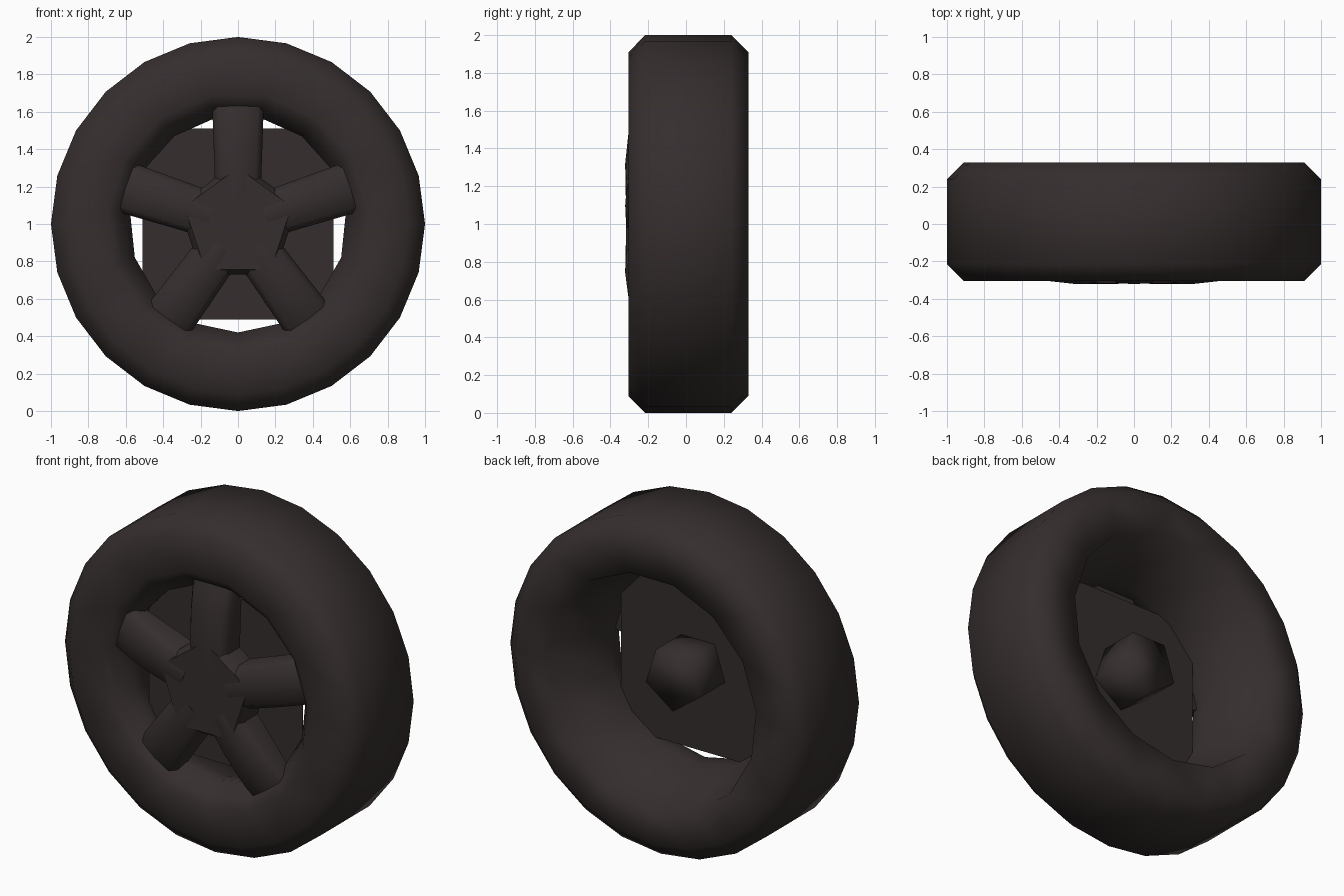
import bpy, bmesh, math
from math import sin, cos, pi, radians

if "Cube" in bpy.data.objects:
    bpy.data.objects.remove(bpy.data.objects["Cube"])

mat = bpy.data.materials.new("dark brown grey")
mat.diffuse_color = (0.036, 0.027, 0.027, 1)
mat.use_nodes = True
mat.node_tree.nodes["Principled BSDF"].inputs["Base Color"].default_value = mat.diffuse_color
CZ = 1.0  # axle height


def finish(name, bm, angle=180):
    bmesh.ops.recalc_face_normals(bm, faces=bm.faces)
    me = bpy.data.meshes.new(name)
    bm.to_mesh(me)
    bm.free()
    ob = bpy.data.objects.new(name, me)
    bpy.context.collection.objects.link(ob)
    me.materials.append(mat)
    bpy.ops.object.select_all(action='DESELECT')
    ob.select_set(True)
    bpy.context.view_layer.objects.active = ob
    if angle >= 180:
        bpy.ops.object.shade_smooth()
    else:
        bpy.ops.object.shade_smooth_by_angle(angle=radians(angle))
    return ob


def ring(bm, y, r, n, start):
    """Ring of vertices around the axle (y axis)."""
    return [bm.verts.new((r * cos(start + 2 * pi * i / n), y,
                          CZ + r * sin(start + 2 * pi * i / n))) for i in range(n)]


def skin(bm, rings):
    for a, b in zip(rings, rings[1:]):
        n = len(a)
        for i in range(n):
            j = (i + 1) % n
            bm.faces.new((a[i], a[j], b[j], b[i]))


def stitch(bm, a, b):
    """Triangle strip between two rings with different side counts."""
    na, nb, i, j = len(a), len(b), 0, 0
    while i < na or j < nb:
        if j >= nb or (i < na and (i + .5) / na <= (j + .5) / nb):
            bm.faces.new((a[i % na], a[(i + 1) % na], b[j % nb]))
            i += 1
        else:
            bm.faces.new((a[i % na], b[(j + 1) % nb], b[j % nb]))
            j += 1


# Tyre (24 sides) joined to rim barrel (15 sides)
bm = bmesh.new()
tread = [ring(bm, y, r, 24, -pi / 2) for y, r in
         [(-.305, .91), (-.215, 1), (.24, 1), (.33, .91)]]
barrel = [ring(bm, y, r, 15, -pi / 2) for y, r in
          [(-.305, .70), (-.27, .65), (-.18, .58), (-.10, .59), (.33, .70)]]
skin(bm, tread)
skin(bm, barrel)
for k in (0, -1):
    stitch(bm, tread[k], barrel[k])
finish("tyre_and_rim", bm)

# Five spokes: tapered cross-sections swept outwards from the hub
for k in range(5):
    a = pi / 2 + 2 * pi * k / 5
    bm = bmesh.new()
    secs = []
    for d, w, front in [(.15, .122, -.32), (.32, .127, -.322), (.47, .132, -.306),
                        (.58, .136, -.285), (.67, .14, -.25)]:
        pts = [(-w, -.16), (-w, front + .05), (-w + .03, front + .008), (0, front),
               (w - .03, front + .008), (w, front + .05), (w, -.16)]
        secs.append([bm.verts.new((d * cos(a) - s * sin(a), y, CZ + d * sin(a) + s * cos(a)))
                     for s, y in pts])
    skin(bm, secs)
    bm.faces.new(secs[0])
    bm.faces.new(secs[-1])
    finish(f"spoke_{k + 1}", bm, 50)

# Hub front: pentagon cap with a slight dish
bm = bmesh.new()
rings = [ring(bm, y, r, 5, pi / 2) for y, r in
         [(-.16, .334), (-.28, .334), (-.318, .30), (-.316, .12)]]
skin(bm, rings)
bm.faces.new(rings[0])
bm.faces.new(rings[-1])
finish("hub_cap", bm, 50)

# Axle stub behind the hub, pentagonal
bm = bmesh.new()
rings = [ring(bm, y, .19, 5, -pi / 2) for y in (-.2, .125)]
skin(bm, rings)
for r in rings:
    bm.faces.new(r)
finish("axle_stub", bm)

# Square backing plate behind the spokes
bm = bmesh.new()
bmesh.ops.create_cube(bm, size=1)
for v in bm.verts:
    v.co = (v.co.x * 1.02, v.co.y * .006 - .115, v.co.z * 1.02 + CZ)
finish("backing_plate", bm, 30)
